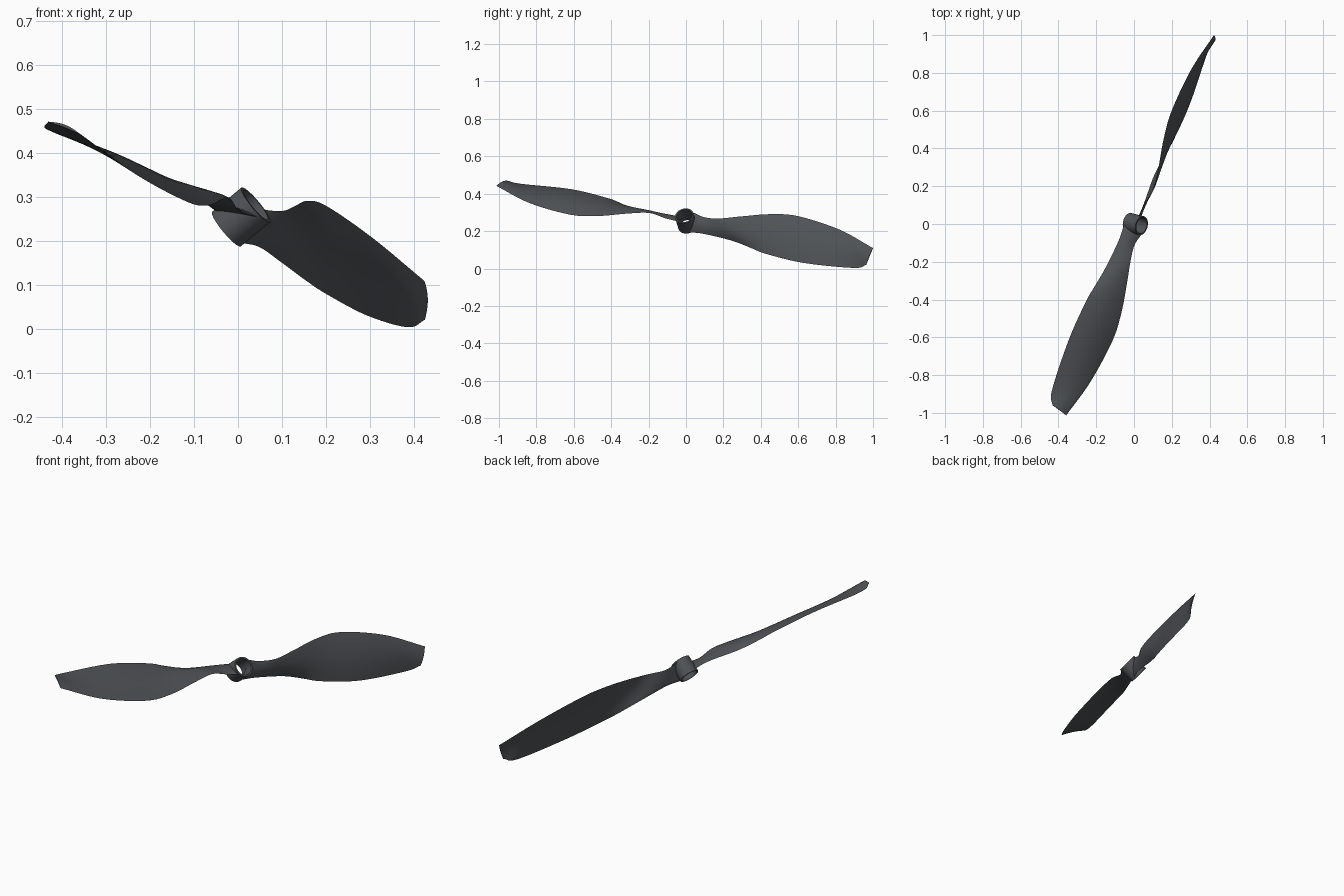
import bpy, bmesh, math
from mathutils import Matrix, Vector

cube = bpy.data.objects.get("Cube")
if cube:
    bpy.data.objects.remove(cube, do_unlink=True)

# Dark grey plastic
mat = bpy.data.materials.new("dark_grey")
mat.use_nodes = True
colour = (0.078, 0.085, 0.093, 1)
mat.diffuse_color = colour
bsdf = next(n for n in mat.node_tree.nodes if n.type == "BSDF_PRINCIPLED")
bsdf.inputs["Base Color"].default_value = colour

# Tilted frame: local x is the shaft, y the span, z across the blade
shaft = Vector((0.754, -0.19, 0.624)).normalized()
span = Vector((0.38, 0.908, -0.185))
span = (span - shaft * span.dot(shaft)).normalized()
frame = Matrix((shaft, span, shaft.cross(span))).transposed().to_4x4()
frame = Matrix.Translation((0.007, 0, 0.254)) @ frame

BORE, HUB_R, HUB_HALF = 0.043, 0.051, 0.044
WALL = 0.046


def add_object(name, bm, matrix):
    bmesh.ops.recalc_face_normals(bm, faces=bm.faces)
    mesh = bpy.data.meshes.new(name)
    bm.to_mesh(mesh)
    bm.free()
    mesh.materials.append(mat)
    obj = bpy.data.objects.new(name, mesh)
    obj.matrix_world = matrix
    bpy.context.collection.objects.link(obj)
    bpy.ops.object.select_all(action="DESELECT")
    obj.select_set(True)
    bpy.context.view_layer.objects.active = obj
    bpy.ops.object.shade_smooth_by_angle(angle=math.radians(40))


def loft(bm, rings, closed=False):
    """Skin a list of closed rings of vertices."""
    pairs = list(zip(rings, rings[1:]))
    if closed:
        pairs.append((rings[-1], rings[0]))
    for r, q in pairs:
        for i in range(len(r)):
            j = (i + 1) % len(r)
            bm.faces.new((r[i], r[j], q[j], q[i]))


def smooth_path(points, steps):
    """Catmull-Rom curve through the points."""
    p = [Vector(v) for v in points]
    p = [2 * p[0] - p[1]] + p + [2 * p[-1] - p[-2]]
    path = []
    for k in range(1, len(p) - 2):
        a, b, c, d = p[k - 1:k + 3]
        for i in range(steps):
            t = i / steps
            path.append(0.5 * (2 * b + (c - a) * t + (2 * a - 5 * b + 4 * c - d) * t ** 2
                               + (3 * b - a - 3 * c + d) * t ** 3))
    return path + [p[-2]]


# Hub: a short open tube round the shaft axis
bm = bmesh.new()
rings = []
for x, r in ((-HUB_HALF, BORE), (-HUB_HALF, HUB_R), (HUB_HALF, HUB_R), (HUB_HALF, BORE)):
    angles = [math.tau * i / 48 for i in range(48)]
    rings.append([bm.verts.new((x, r * math.cos(a), r * math.sin(a))) for a in angles])
loft(bm, rings, closed=True)
add_object("hub", bm, frame)

# Blade edges from root to tip
bulged_edge = [(0.038, 0.03, 0.038), (0.028, 0.105, 0.028), (0.046, 0.198, 0.028),
               (0.052, 0.316, 0.067), (0.051, 0.461, 0.118), (0.048, 0.614, 0.143),
               (0.04, 0.866, 0.116), (0.034, 1.092, 0.045)]
plain_edge = [(-0.036, 0.03, -0.042), (-0.03, 0.119, -0.038), (-0.042, 0.281, -0.037),
              (-0.046, 0.398, -0.056), (-0.045, 0.495, -0.075), (-0.044, 0.72, -0.085),
              (-0.042, 1.004, -0.053), (-0.014, 1.076, -0.036)]


def build_blade(name, matrix):
    bm = bmesh.new()
    rings = []
    edges = list(zip(smooth_path(bulged_edge, 6), smooth_path(plain_edge, 6)))
    n = 12
    for k, (a, b) in enumerate(edges):
        chord = a - b
        normal = Vector((chord.z, 0, -chord.x)).normalized()
        size = chord.length
        thick = 0.013 - 0.007 * k / len(edges)
        ring = []
        for side in (1, -1):
            for i in range(n):
                t = i / n if side == 1 else 1 - i / n
                bulge = math.sin(math.pi * t)
                offset = 0.05 * size * bulge + side * thick * (0.08 + 0.42 * bulge)
                p = b + chord * t + normal * offset
                # Keep the root clear of the bore
                if abs(p.z) < WALL:
                    p.y = max(p.y, math.sqrt(WALL ** 2 - p.z ** 2))
                ring.append(bm.verts.new(p))
        rings.append(ring)
    loft(bm, rings)
    bm.faces.new(rings[0])
    bm.faces.new(rings[-1])
    add_object(name, bm, matrix)


# Two blades, half a turn apart
build_blade("back_blade", frame)
build_blade("front_blade", frame @ Matrix.Rotation(math.pi, 4, "X"))
